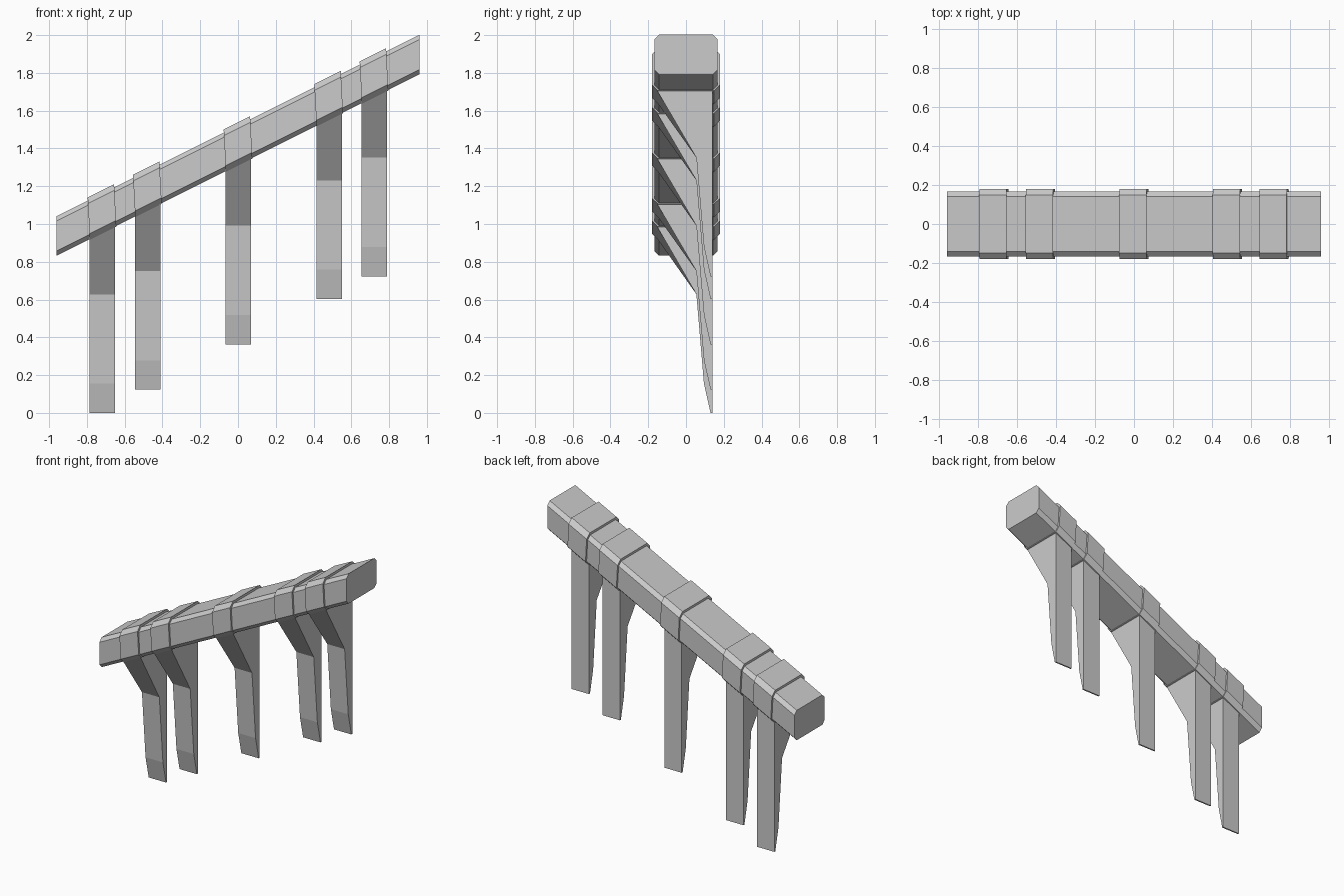
import bpy
import bmesh

cube = bpy.data.objects.get("Cube")
if cube:
    bpy.data.objects.remove(cube)

SLOPE = 0.5        # rise of the rail per unit of x
BOTTOM = 1.312     # underside of the rail at x = 0
HEIGHT = 0.21

stone = bpy.data.materials.new("plain_grey")
stone.use_nodes = True
grey = (0.6, 0.6, 0.6, 1)
stone.diffuse_color = grey
stone.node_tree.nodes["Principled BSDF"].inputs["Base Color"].default_value = grey


def loft(name, left, right):
    """Solid between two matching cross-sections."""
    bm = bmesh.new()
    a = [bm.verts.new(p) for p in left]
    b = [bm.verts.new(p) for p in right]
    bm.faces.new(a)
    bm.faces.new(b[::-1])
    for i in range(len(a)):
        j = (i + 1) % len(a)
        bm.faces.new((a[i], b[i], b[j], a[j]))
    bmesh.ops.recalc_face_normals(bm, faces=bm.faces)
    mesh = bpy.data.meshes.new(name)
    bm.to_mesh(mesh)
    bm.free()
    mesh.materials.append(stone)
    bpy.context.collection.objects.link(bpy.data.objects.new(name, mesh))


def rail_section(x, half, low, high, cut, tilt=0):
    """Chamfered rectangle on the sloping rail, its end leaning by tilt."""
    side = [(half - cut, low), (half, low + cut), (half, high - cut), (half - cut, high)]
    profile = side + [(-y, z) for y, z in reversed(side)]
    points = []
    for y, z in profile:
        px = x + tilt * (0.5 - (z - low) / (high - low))
        points.append((px, y, BOTTOM + SLOPE * px + z))
    return points


def leg_section(x, foot):
    """Bracket outline: the top follows the rail, the foot stays level."""
    under = BOTTOM + SLOPE * x
    return [(x, 0.14, under + 0.05), (x, 0.14, foot), (x, 0.13, foot),
            (x, 0.095, foot + 0.155), (x, 0.055, foot + 0.628),
            (x, -0.168, under + 0.025), (x, -0.168, under + 0.05)]


# Sloping handrail
loft("rail", rail_section(-0.96, 0.168, 0, HEIGHT, 0.026),
     rail_section(0.96, 0.168, 0, HEIGHT, 0.026))

# Bands round the rail, each with a bracket leg below
for n, x in enumerate((-0.72, -0.48, 0, 0.48, 0.72), 1):
    loft(f"band_{n}",
         rail_section(x - 0.07, 0.181, -0.004, HEIGHT + 0.017, 0.033, 0.012),
         rail_section(x + 0.07, 0.181, -0.004, HEIGHT + 0.017, 0.033, 0.012))
    foot = 0.363 + SLOPE * x
    if n == 1:
        foot = 0
    loft(f"leg_{n}", leg_section(x - 0.065, foot), leg_section(x + 0.07, foot))
